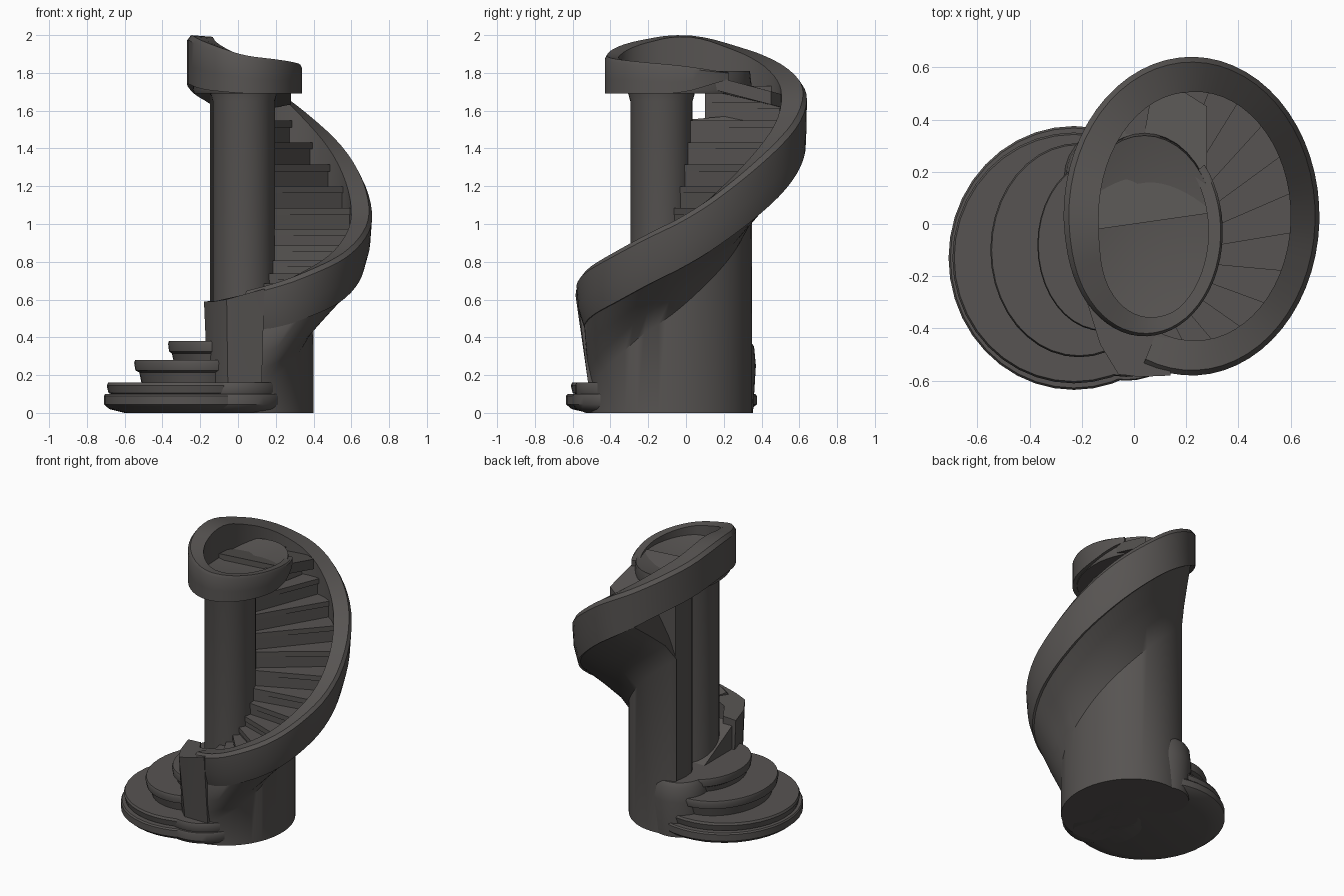
import bpy, bmesh, math
from mathutils import Vector

cube = bpy.data.objects.get("Cube")
if cube:
    bpy.data.objects.remove(cube)

stone = bpy.data.materials.new("dark_stone")
stone.use_nodes = True
colour = (0.095, 0.088, 0.084, 1)
stone.diffuse_color = colour
shader = stone.node_tree.nodes["Principled BSDF"]
shader.inputs["Base Color"].default_value = colour
shader.inputs["Roughness"].default_value = 0.9


def loft(name, sections, angle=35):
    """Join equal-sized closed sections into one capped, shaded solid."""
    bm = bmesh.new()
    rings = [[bm.verts.new(p) for p in s] for s in sections]
    n = len(rings[0])
    for a, b in zip(rings, rings[1:]):
        for i in range(n):
            j = (i + 1) % n
            bm.faces.new((a[i], a[j], b[j], b[i]))
    bm.faces.new(rings[0])
    bm.faces.new(rings[-1])
    bmesh.ops.remove_doubles(bm, verts=bm.verts, dist=0.0001)
    bmesh.ops.recalc_face_normals(bm, faces=bm.faces)
    mesh = bpy.data.meshes.new(name)
    bm.to_mesh(mesh)
    bm.free()
    mesh.materials.append(stone)
    obj = bpy.data.objects.new(name, mesh)
    bpy.context.collection.objects.link(obj)
    bpy.ops.object.select_all(action="DESELECT")
    obj.select_set(True)
    bpy.context.view_layer.objects.active = obj
    bpy.ops.object.shade_smooth_by_angle(angle=math.radians(angle))


def ellipse(t, cx, cy, rx, ry):
    a = math.radians(t)
    return Vector((cx + rx * math.cos(a), cy + ry * math.sin(a), 0))


def at(p, z):
    return Vector((p.x, p.y, z))


def arc(a, b, n):
    return [a + (b - a) * i / n for i in range(n + 1)]


def ramp(t, a, b):
    """0 at angle a, 1 at angle b, clamped."""
    return min(1, max(0, (t - a) / (b - a)))


def disc(name, cx, cy, rx, ry, profile, sides=40):
    """Elliptical solid from (scale, height) pairs."""
    loft(name, [[at(ellipse(360 * i / sides, cx, cy, rx * k, ry * k), z)
                 for i in range(sides)] for k, z in profile])


# Spiral shape: angle, underside height, top height
KEYS = [(-130, .42, .61), (-90, .45, .69), (-45, .58, .84), (0, .79, 1.06),
        (45, 1.09, 1.41), (90, 1.4, 1.7), (135, 1.63, 1.88), (180, 1.75, 2.01),
        (225, 1.71, 1.96), (270, 1.69, 1.89), (360, 1.69, 1.84), (400, 1.77, 1.8)]


def height(t, col):
    for a, b in zip(KEYS, KEYS[1:]):
        if t <= b[0]:
            return a[col] + (b[col] - a[col]) * (t - a[0]) / (b[0] - a[0])
    return KEYS[-1][col]


def under(t):
    return (height(t - 9, 1) + height(t, 1) + height(t + 9, 1)) / 3


def top(t):
    return (height(t - 9, 2) + height(t, 2) + height(t + 9, 2)) / 3


def rail(t, inset=0):
    """Outer line of the parapet: wide flight, then a tighter landing ring."""
    wide = ellipse(t, .22, .03, .49 - inset, .61 - inset)
    return wide.lerp(ellipse(t, .04, -.03, .3 - inset, .4 - inset), ramp(t, 180, 205))


AXIS = Vector((.03, -.13, 0))

# Central column
disc("central_column", AXIS.x, AXIS.y, .165, .165,
     [(1, 0), (1, 1.65), (1.1, 1.71)], 32)

# Spiral parapet, its outer face drawn in at the bottom along the flight
sections = []
for t in arc(-112, 400, 84):
    w = .135 - .08 * ramp(t, 180, 300) - .025 * max(0, math.cos(math.radians(t))) * (t < 90)
    o, i = rail(t), rail(t, w)
    lo, hi = under(t), top(t)
    edge = (hi - lo) * .1
    tuck = .04 * (1 - ramp(t, 40, 100))
    sections.append([at(rail(t, tuck), lo), at(rail(t, tuck * .25), lo + edge * 4),
                     at(o, hi - edge), at(o.lerp(i, .15), hi),
                     at(i, hi - edge / 3), at(i, lo + edge / 2)])
loft("spiral_parapet", sections)

# Solid mass under the flight, flaring out to the parapet
sections = []
for t in arc(-112, 115, 44):
    base = ellipse(t, .02, -.08, .38, .43)
    o, lo = rail(t, .04 * (1 - ramp(t, 40, 100))), under(t)
    soft = 1 - ramp(t, -70, -20)
    sections.append([at(AXIS, 0), at(base, 0), at(base, lo - .28 - .06 * soft),
                     at(base.lerp(o, .25), lo - .17 - .07 * soft),
                     at(base.lerp(o, .6), lo - .08 - .05 * soft),
                     at(base.lerp(o, .98), lo + .01), at(rail(t, .07), lo + .07),
                     at(AXIS, min(lo + .07, 1.54))])
loft("stair_body", sections, 40)

# Rounded end of the mass beside the column
end = [(0, .1), (-.12, .1), (-.14, .14), (-.148, .22), (-.135, .31), (0, .3)]
loft("body_end", [[(x, y, z) for x, y in end] for z in (0, 1.7)], 50)

# Winding treads, the last ones stopping short of the column
COUNT = 14
SWEEP = 240 / COUNT
for n in range(COUNT):
    t0 = -110 + n * SWEEP
    z = under(t0 + SWEEP / 2) + .17
    inner = AXIS if z < 1.56 else Vector((0, .11, 0))
    for part, start, drop, rise in (("riser", t0 + 2, .12, .03), ("tread", t0, .035, 0)):
        pts = [inner] + [rail(t, .1) for t in arc(start, t0 + SWEEP + 2, 4)]
        loft(f"{part}_{n + 1}", [[at(p, z - drop) for p in pts],
                                 [at(p, z - rise) for p in pts]])

# Landing floor in the top ring and the slab that meets the flight
disc("landing_floor", .04, -.03, .28, .38, [(.97, 1.69), (1, 1.71), (.97, 1.81), (.5, 1.77)])
outline = [Vector((.28, .04, 0)), Vector((.28, .45, 0))]
outline += [rail(t, .12) for t in arc(97, 185, 10)]
loft("landing_slab", [[at(p, z - max(0, p.y - .05) * .27) for p in outline]
                      for z in (1.74, 1.81)])

# Entry wall at the foot of the flight, leaning outward
foot = [(-.18, -.3), (-.13, -.46), (-.06, -.575), (.02, -.585), (.14, -.58),
        (.14, -.43), (-.02, -.4), (-.08, -.3)]
loft("entry_wall", [[(x * .85, max(y, -.5), 0) for x, y in foot],
                    [(x * .9, max(y, -.52), .17) for x, y in foot],
                    [(x, y, .59 + max(0, x + .1) * .28) for x, y in foot]])

# Sloping curb climbing past the column to the entry wall
loft("inner_curb", [[(-.15, y, .2), (0, y, .2), (0, y, z), (-.15, y, z)]
                    for y, z in ((.2, .28), (-.05, .41), (-.33, .56))])

# Curb joining the steps to the back of the body
disc("back_curb", -.08, .18, .19, .19, [(.92, 0), (1, .25), (.95, .35), (.85, .38)], 28)

# Round entry steps with projecting nosings
STEPS = [(-.23, -.13, .465, .48, .09, .16), (-.21, -.1, .34, .41, .15, .28),
         (-.12, -.08, .25, .33, .27, .38)]
for n, (cx, cy, rx, ry, lo, hi) in enumerate(STEPS):
    nose = hi - .055
    disc(f"entry_step_{n + 2}", cx, cy, rx, ry,
         [(.88, lo), (.92, nose - .01), (.98, nose), (1, hi - .015), (.985, hi)])
FOOTING = [(.77, 0), (.94, .02), (1, .045), (1, .09), (.985, .1)]
disc("entry_step_1", -.23, -.13, .48, .505, FOOTING)

# Right-hand ends of the two lowest steps, wrapping the entry wall
disc("step_end_1", -.03, -.3, .28, .3, FOOTING)
disc("step_end_2", -.03, -.3, .265, .285, [(.97, .09), (1, .11), (1, .15), (.985, .16)])
